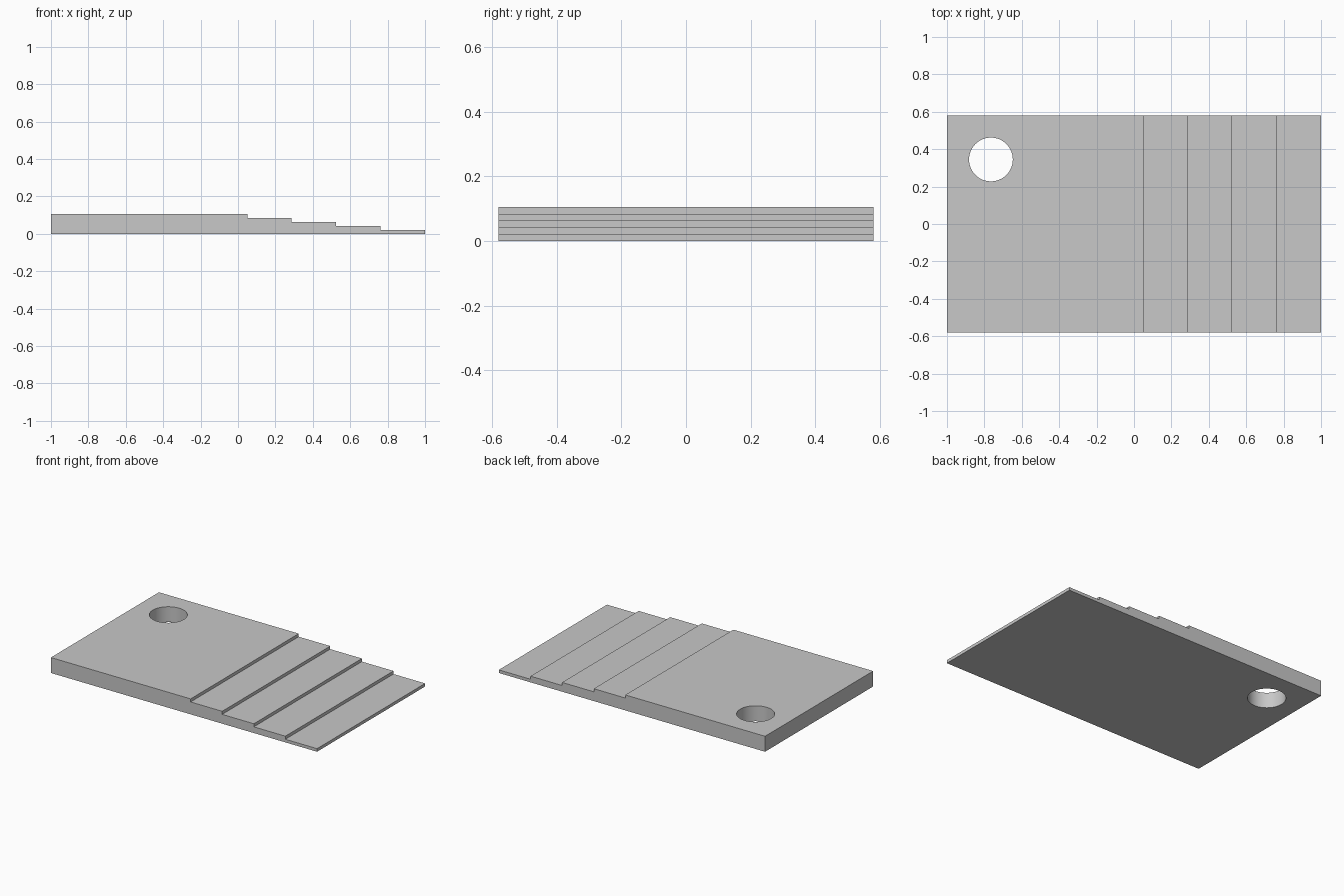
import bpy
import bmesh
import math

cube = bpy.data.objects.get("Cube")
if cube:
    bpy.data.objects.remove(cube, do_unlink=True)

HALF_DEPTH = 0.58
STEP_HEIGHT = 0.021
STEP_ENDS = [0.05, 0.287, 0.525, 0.762, 1.0]  # from the thickest level to the thinnest

grey = bpy.data.materials.new("plain grey")
grey.use_nodes = True
colour = (0.58, 0.58, 0.58, 1)
grey.diffuse_color = colour
grey.node_tree.nodes["Principled BSDF"].inputs["Base Color"].default_value = colour


def make_object(name, bm):
    bmesh.ops.recalc_face_normals(bm, faces=bm.faces)
    mesh = bpy.data.meshes.new(name)
    bm.to_mesh(mesh)
    bm.free()
    mesh.materials.append(grey)
    obj = bpy.data.objects.new(name, mesh)
    bpy.context.collection.objects.link(obj)
    return obj


# Stepped plate: side profile extruded from front to back
profile = [(1, 0), (-1, 0)]
start = -1
for i, end in enumerate(STEP_ENDS):
    z = STEP_HEIGHT * (len(STEP_ENDS) - i)
    profile += [(start, z), (end, z)]
    start = end
bm = bmesh.new()
face = bm.faces.new([bm.verts.new((x, -HALF_DEPTH, z)) for x, z in profile])
side = bmesh.ops.extrude_face_region(bm, geom=[face])
back = [v for v in side["geom"] if isinstance(v, bmesh.types.BMVert)]
bmesh.ops.translate(bm, verts=back, vec=(0, 2 * HALF_DEPTH, 0))
plate = make_object("stepped_plate", bm)

# Round hole through the thick end
bm = bmesh.new()
bmesh.ops.create_cone(bm, cap_ends=True, segments=64, radius1=0.117, radius2=0.117, depth=1)
bmesh.ops.translate(bm, verts=bm.verts, vec=(-0.765, 0.345, 0))
cutter = make_object("hole_cutter", bm)
cutter.hide_render = True
cutter.hide_set(True)
cutter.display_type = 'WIRE'

hole = plate.modifiers.new("round hole", 'BOOLEAN')
hole.operation = 'DIFFERENCE'
hole.solver = 'EXACT'
hole.object = cutter

# Apply the cut, then smooth the hole wall and keep the edges sharp
bpy.ops.object.select_all(action='DESELECT')
plate.select_set(True)
bpy.context.view_layer.objects.active = plate
bpy.ops.object.modifier_apply(modifier=hole.name)
bpy.data.objects.remove(cutter, do_unlink=True)
bpy.ops.object.shade_smooth_by_angle(angle=math.radians(30))
